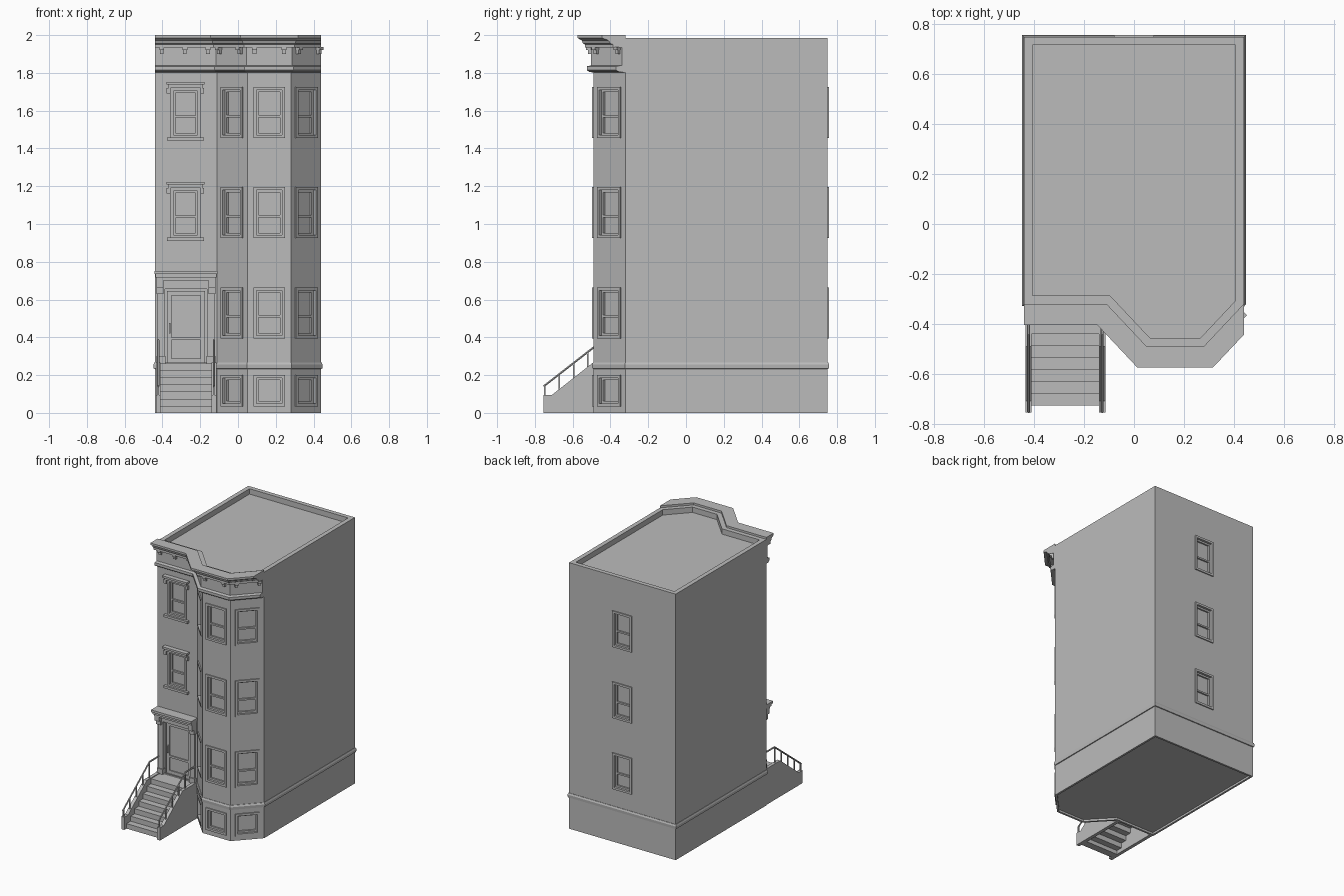
import bpy, bmesh
from mathutils import Vector, Matrix

cube = bpy.data.objects.get("Cube")
if cube:
    bpy.data.objects.remove(cube)

GREY = (0.5, 0.5, 0.5, 1)
stone = bpy.data.materials.new("grey stone")
stone.use_nodes = True
stone.diffuse_color = GREY
stone.node_tree.nodes["Principled BSDF"].inputs["Base Color"].default_value = GREY


def finish(name, bm):
    bmesh.ops.recalc_face_normals(bm, faces=bm.faces)
    mesh = bpy.data.meshes.new(name)
    bm.to_mesh(mesh)
    bm.free()
    mesh.materials.append(stone)
    ob = bpy.data.objects.new(name, mesh)
    bpy.context.collection.objects.link(ob)
    return ob


def box(bm, m, u0, u1, d0, d1, z0, z1):
    """Box in wall space: u along the wall, d into the wall, z up."""
    size = Matrix.Diagonal((u1 - u0, d1 - d0, z1 - z0, 1))
    mid = Matrix.Translation(((u0 + u1) / 2, (d0 + d1) / 2, (z0 + z1) / 2))
    bmesh.ops.create_cube(bm, size=1, matrix=m @ mid @ size)


def ring(bm, m, w, z0, z1, t, d0, d1):
    """Rectangular frame of bar width t."""
    h = w / 2
    box(bm, m, -h, -h + t, d0, d1, z0, z1)
    box(bm, m, h - t, h, d0, d1, z0, z1)
    box(bm, m, -h + t, h - t, d0, d1, z0, z0 + t)
    box(bm, m, -h + t, h - t, d0, d1, z1 - t, z1)


def wall_space(a, b, at=0.5):
    """Matrix for the wall running from a to b, outside on its right."""
    a, b = Vector(a).to_3d(), Vector(b).to_3d()
    u = (b - a).normalized()
    d = Vector((-u.y, u.x, 0))
    m = Matrix((u, d, (0, 0, 1))).transposed().to_4x4()
    m.translation = a.lerp(b, at)
    return m


def offset(pts, dist, closed):
    """Move a path outward; open ends stay on their own x."""
    pts = [Vector(p) for p in pts]
    n = len(pts)
    out = []
    for i, p in enumerate(pts):
        t1 = (p - pts[i - 1]).normalized()
        t2 = (pts[(i + 1) % n] - p).normalized()
        n1, n2 = Vector((t1.y, -t1.x)), Vector((t2.y, -t2.x))
        if closed or 0 < i < n - 1:
            out.append(p + (n1 + n2) * dist / (1 + n1.dot(n2)))
        else:
            t, nn = (t2, n2) if i == 0 else (t1, n1)
            out.append(p + nn * dist - t * (nn.x * dist / t.x))
    return out


def sweep(bm, path, profile, closed):
    """Run a closed (offset, z) profile along a plan path."""
    rows = [[bm.verts.new((q.x, q.y, z)) for q in offset(path, o, closed)]
            for o, z in profile]
    n, k = len(path), len(profile)
    for i in range(n if closed else n - 1):
        j = (i + 1) % n
        for r in range(k):
            s = (r + 1) % k
            bm.faces.new((rows[r][i], rows[r][j], rows[s][j], rows[s][i]))
    if not closed:
        for i in (0, n - 1):
            bm.faces.new([row[i] for row in rows])


def prism(bm, pts, z0, z1):
    low = bm.faces.new([bm.verts.new((p[0], p[1], z0)) for p in pts])
    top = bmesh.ops.extrude_face_region(bm, geom=[low])["geom"]
    bmesh.ops.translate(bm, vec=(0, 0, z1 - z0),
                        verts=[v for v in top if isinstance(v, bmesh.types.BMVert)])


# Plan of the house
FRONT = [(-0.44, -0.32), (-0.11, -0.32), (0.05, -0.49), (0.28, -0.49), (0.44, -0.32)]
PLAN = FRONT + [(0.44, 0.75), (-0.44, 0.75)]
flat_wall = wall_space(FRONT[0], FRONT[1], 0.49)
door_wall = wall_space(FRONT[0], FRONT[1], 0.5)
bay_walls = [wall_space(FRONT[i], FRONT[i + 1]) for i in (1, 2, 3)]
back_wall = wall_space(PLAN[5], PLAN[6])

walls, holes = bmesh.new(), bmesh.new()
prism(walls, PLAN, 0, 1.985)
prism(holes, offset(PLAN, -0.033, True), 1.945, 2.1)
prism(holes, offset(PLAN, -0.015, True), -0.1, 0.015)

# Windows
casings, sashes, panes = bmesh.new(), bmesh.new(), bmesh.new()


def window(m, z0, z1, w=0.168, rail=True):
    box(holes, m, -w / 2 + 0.014, w / 2 - 0.014, -0.05, 0.035, z0 + 0.014, z1 - 0.014)
    ring(casings, m, w, z0, z1, 0.016, -0.008, 0.006)
    ring(sashes, m, w - 0.028, z0 + 0.014, z1 - 0.014, 0.013, 0.012, 0.036)
    box(panes, m, -w / 2 + 0.02, w / 2 - 0.02, 0.024, 0.036, z0 + 0.02, z1 - 0.02)
    if rail:
        mid = z0 + (z1 - z0) * 0.43
        box(sashes, m, -w / 2 + 0.02, w / 2 - 0.02, 0.012, 0.034, mid - 0.006, mid + 0.006)


FLOORS = (0.395, 0.925, 1.455)
for z in FLOORS:
    for m in bay_walls:
        window(m, z, z + 0.27)
    window(back_wall, z, z + 0.27, 0.16)
for m in bay_walls:
    window(m, 0.035, 0.2, rail=False)

# Hoods, brackets and sills on the flat wall
hoods = bmesh.new()
for z in FLOORS[1:]:
    window(flat_wall, z, z + 0.265, 0.158)
    top = z + 0.265
    box(hoods, flat_wall, -0.09, 0.09, -0.022, 0.005, top, top + 0.018)
    box(hoods, flat_wall, -0.1, 0.1, -0.034, 0.005, top + 0.018, top + 0.033)
    box(hoods, flat_wall, -0.098, 0.098, -0.022, 0.005, z - 0.014, z + 0.003)
    for u in (-0.089, 0.089):
        box(hoods, flat_wall, u - 0.01, u + 0.01, -0.02, 0.005, top - 0.028, top)

# Door, its surround and hood
box(holes, door_wall, -0.112, 0.112, -0.05, 0.03, 0.262, 0.66)
door, surround, handle = bmesh.new(), bmesh.new(), bmesh.new()
box(door, door_wall, -0.112, 0.112, 0.022, 0.032, 0.262, 0.66)
ring(door, door_wall, 0.2, 0.265, 0.645, 0.024, 0.014, 0.024)
box(door, door_wall, -0.076, 0.076, 0.014, 0.024, 0.385, 0.4)
box(handle, door_wall, -0.09, -0.082, 0, 0.014, 0.42, 0.475)
for s in (-1, 1):
    for inner, outer, d, z0, z1 in ((0.112, 0.15, -0.014, 0.262, 0.66),
                                    (0.108, 0.156, -0.022, 0.262, 0.3),
                                    (0.12, 0.156, -0.03, 0.63, 0.67),
                                    (0.12, 0.156, -0.05, 0.665, 0.7)):
        a, b = sorted((s * inner, s * outer))
        box(surround, door_wall, a, b, d, 0.005, z0, z1)
box(surround, door_wall, -0.15, 0.15, -0.018, 0.005, 0.655, 0.7)
for i, (half, d) in enumerate(((0.157, 0.055), (0.161, 0.066), (0.166, 0.076))):
    z = 0.7 + i * 0.017
    box(surround, door_wall, -half, half, -d, 0.005, z, z + 0.017)

# Carve the openings, parapet and underside
house = finish("house_walls", walls)
cutter = finish("opening_cutter", holes)
cutter.hide_render = True
mod = house.modifiers.new("openings", "BOOLEAN")
mod.object = cutter
mod.solver = "EXACT"
bpy.context.view_layer.objects.active = house
bpy.ops.object.modifier_apply(modifier=mod.name)
bpy.data.objects.remove(cutter)

# Belt course and cornice
belt = bmesh.new()
sweep(belt, PLAN, [(-0.005, 0.232), (0.006, 0.235), (0.008, 0.255), (0.003, 0.267),
                   (-0.005, 0.267)], True)
cornice = bmesh.new()
sweep(cornice, FRONT, [(0, 1.802), (0.022, 1.805), (0.035, 1.815), (0.035, 1.835),
                       (0.012, 1.84), (0.012, 1.935), (0.045, 1.935), (0.045, 1.95),
                       (0.055, 1.955), (0.062, 1.972), (0.085, 1.985), (0.085, 2), (0, 2)],
      False)
brackets = bmesh.new()
for a, b in zip(FRONT, FRONT[1:]):
    length = (Vector(b) - Vector(a)).length
    spots = (0.11, 0.48, 0.85) if length > 0.3 else (0.16, 0.84)
    for at in spots:
        m = wall_space(a, b, at)
        box(brackets, m, -0.013, 0.013, -0.04, 0, 1.92, 1.937)
        box(brackets, m, -0.01, 0.01, -0.028, 0, 1.9, 1.921)

# Front steps, open underneath
STEPS, RUN, RISE = 7, 0.048, 0.0375
world = Matrix()
steps = bmesh.new()
box(steps, world, -0.415, -0.135, -0.44, -0.315, 0.215, 0.262)
for i in range(1, STEPS):
    y, z = -0.44 - i * RUN, 0.262 - i * RISE
    box(steps, world, -0.415, -0.135, y, y + RUN + 0.008, max(z - 0.045, 0), z)

# Side walls and handrails of the steps
cheeks, rails = bmesh.new(), bmesh.new()
for x in (-0.4225, -0.1275):
    side = [(-0.755, 0), (-0.755, 0.095), (-0.71, 0.095), (-0.49, 0.268),
            (-0.315, 0.268), (-0.315, 0)]
    face = cheeks.faces.new([cheeks.verts.new((x - 0.0125, y, z)) for y, z in side])
    new = bmesh.ops.extrude_face_region(cheeks, geom=[face])["geom"]
    bmesh.ops.translate(cheeks, vec=(0.025, 0, 0),
                        verts=[v for v in new if isinstance(v, bmesh.types.BMVert)])
    line = [(-0.752, 0.142), (-0.44, 0.385), (-0.325, 0.385)]
    for (y0, z0), (y1, z1) in zip(line, line[1:]):
        a, b = Vector((x, y0, z0)), Vector((x, y1, z1))
        turn = (b - a).to_track_quat("Z", "X").to_matrix().to_4x4()
        bmesh.ops.create_cone(rails, cap_ends=True, segments=6, radius1=0.006, radius2=0.006,
                              depth=(b - a).length + 0.004,
                              matrix=Matrix.Translation((a + b) / 2) @ turn)
    for i in range(5):
        y = -0.747 + i * 0.076
        top = 0.142 + (y + 0.752) * 0.779
        box(rails, world, x - 0.004, x + 0.004, y - 0.004, y + 0.004, max(0.08, top - 0.14), top)

for name, bm in (("window_casings", casings), ("window_sashes", sashes),
                 ("window_panes", panes), ("window_hoods_and_sills", hoods),
                 ("front_door", door), ("door_surround", surround), ("door_handle", handle),
                 ("belt_course", belt), ("cornice", cornice), ("cornice_brackets", brackets),
                 ("front_steps", steps), ("step_side_walls", cheeks), ("handrails", rails)):
    finish(name, bm)
